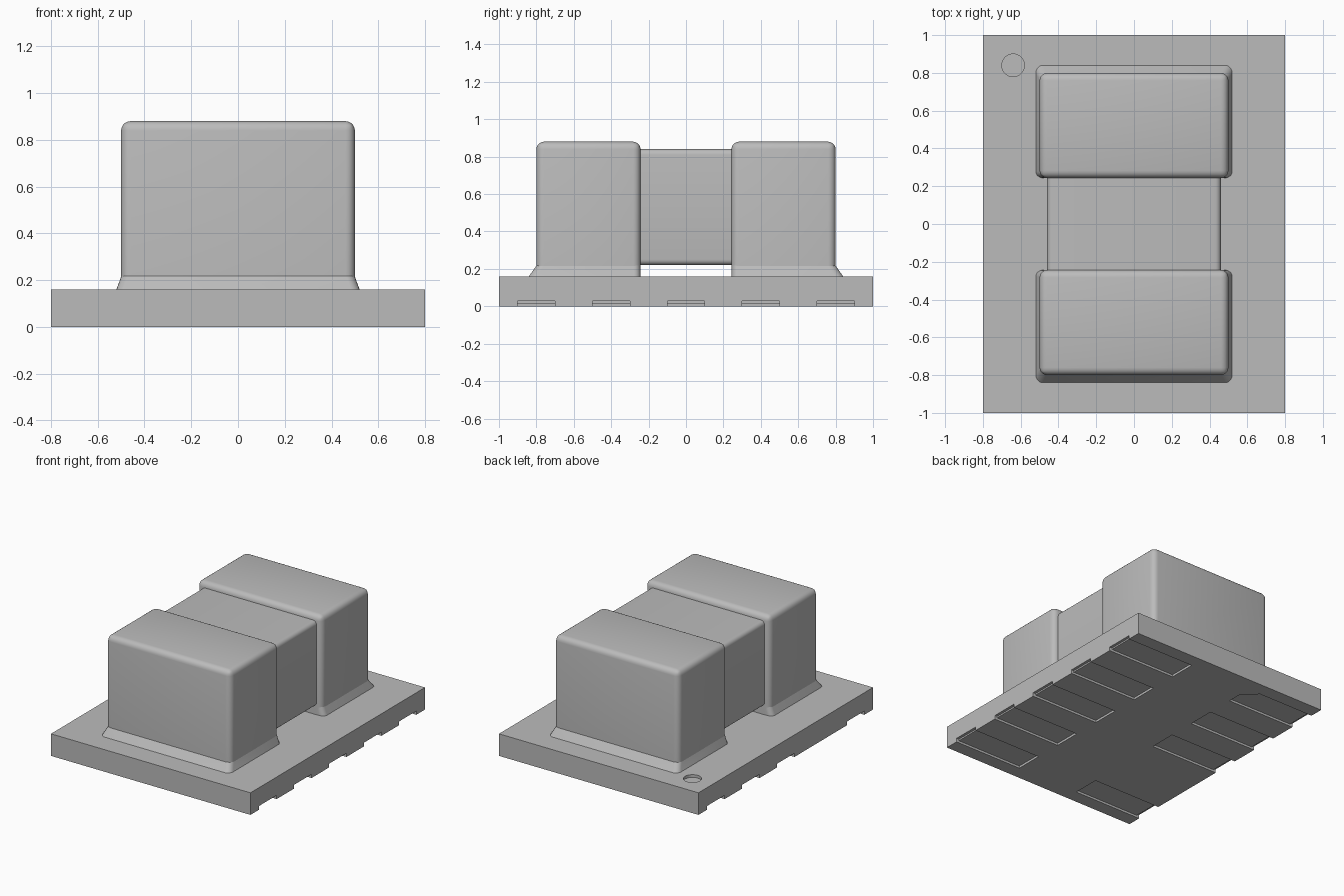
import bpy, bmesh
from math import radians

cube = bpy.data.objects.get("Cube")
if cube:
    bpy.data.objects.remove(cube, do_unlink=True)

grey = bpy.data.materials.new("plain grey")
grey.use_nodes = True
COLOUR = (0.5, 0.5, 0.5, 1)
grey.diffuse_color = COLOUR
grey.node_tree.nodes["Principled BSDF"].inputs["Base Color"].default_value = COLOUR


def finish(name, bm, smooth=False):
    bmesh.ops.recalc_face_normals(bm, faces=bm.faces[:])
    mesh = bpy.data.meshes.new(name)
    bm.to_mesh(mesh)
    bm.free()
    mesh.materials.append(grey)
    obj = bpy.data.objects.new(name, mesh)
    bpy.context.collection.objects.link(obj)
    if smooth:
        bpy.ops.object.select_all(action='DESELECT')
        obj.select_set(True)
        bpy.context.view_layer.objects.active = obj
        bpy.ops.object.shade_smooth_by_angle(angle=radians(35))
    return obj


def loft(bm, low, high, z0, z1):
    """Closed solid between two outlines with equal point counts."""
    a = [bm.verts.new((x, y, z0)) for x, y in low]
    b = [bm.verts.new((x, y, z1)) for x, y in high]
    bm.faces.new(a)
    bm.faces.new(b)
    for i in range(len(a)):
        j = (i + 1) % len(a)
        bm.faces.new((a[i], a[j], b[j], b[i]))


def rect(x0, x1, y0, y1):
    return [(x0, y0), (x1, y0), (x1, y1), (x0, y1)]


def round_edges(bm, test, radius):
    edges = [e for e in bm.edges if test(e)]
    bmesh.ops.bevel(bm, geom=edges, offset=radius, segments=5,
                    profile=0.5, affect='EDGES')


def upright(e):
    return abs(e.verts[0].co.z - e.verts[1].co.z) > 0.01


def along_y(e):
    return abs(e.verts[0].co.y - e.verts[1].co.y) > 0.1


# Contact outlines: five on the left, four on the right, one with a cut corner
def contact(side, y, outer, chamfer):
    points = [(outer, y - 0.1), (0.25, y - 0.1)]
    if chamfer:
        points += [(0.25, y), (0.35, y + 0.1)]
    else:
        points += [(0.25, y + 0.1)]
    points += [(outer, y + 0.1)]
    return [(side * px, py) for px, py in points]


slots = [(side, k * 0.4) for side in (1, -1) for k in range(-2, 3)
         if (side, k) != (-1, -1)]

# Substrate board with contact recesses and an orientation dimple
bm = bmesh.new()
loft(bm, rect(-0.8, 0.8, -1, 1), rect(-0.8, 0.8, -1, 1), 0, 0.16)
board = finish("substrate_board", bm)

bm = bmesh.new()
for side, y in slots:
    shape = contact(side, y, 0.85, side < 0 and y > 0.7)
    loft(bm, shape, shape, -0.05, 0.027)
dimple = bmesh.ops.create_cone(bm, cap_ends=True, segments=32,
                               radius1=0.06, radius2=0.06, depth=0.1)
bmesh.ops.translate(bm, verts=dimple["verts"], vec=(-0.64, 0.84, 0.19))
cutter = finish("recess_cutter", bm)
cutter.hide_render = True
cutter.hide_viewport = True
cut = board.modifiers.new("recesses", 'BOOLEAN')
cut.operation = 'DIFFERENCE'
cut.solver = 'EXACT'
cut.object = cutter

# Thin contact pads set back inside the recesses
bm = bmesh.new()
for side, y in slots:
    shape = contact(side, y, 0.78, side < 0 and y > 0.7)
    loft(bm, shape, shape, 0.016, 0.029)
finish("contact_pads", bm)

# Ceramic body between the end caps
bm = bmesh.new()
body = rect(-0.46, 0.46, -0.28, 0.28)
loft(bm, body, body, 0.22, 0.84)
round_edges(bm, along_y, 0.03)
finish("component_body", bm, smooth=True)

# Metal end caps, each with a sloped solder skirt
for name, s in (("front", -1), ("back", 1)):
    bm = bmesh.new()
    cap = rect(-0.5, 0.5, s * 0.243, s * 0.8)
    loft(bm, cap, cap, 0.15, 0.88)
    round_edges(bm, lambda e: upright(e) or
                min(v.co.z for v in e.verts) > 0.8, 0.04)
    finish(name + "_end_cap", bm, smooth=True)

    bm = bmesh.new()
    loft(bm, rect(-0.52, 0.52, s * 0.244, s * 0.84),
         rect(-0.498, 0.498, s * 0.244, s * 0.798), 0.16, 0.22)
    round_edges(bm, upright, 0.035)
    finish(name + "_solder_skirt", bm, smooth=True)
